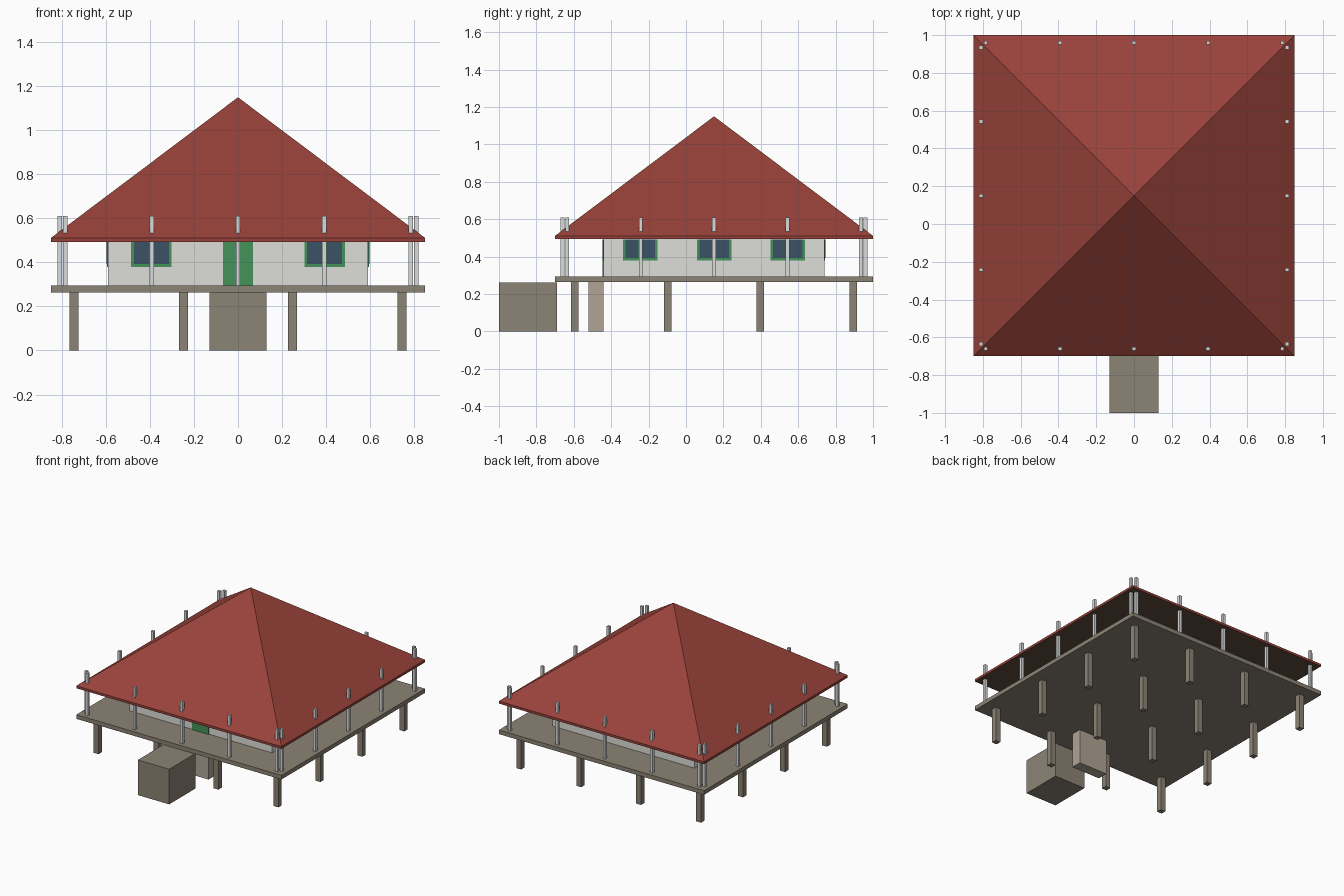
import bpy, bmesh, math
from mathutils import Matrix, Vector

if "Cube" in bpy.data.objects:
    bpy.data.objects.remove(bpy.data.objects["Cube"])


def material(name, hex_code):
    def lin(c):
        return c / 12.92 if c <= 0.04045 else ((c + 0.055) / 1.055) ** 2.4
    m = bpy.data.materials.new(name)
    rgb = [lin(int(hex_code[i:i + 2], 16) / 255) for i in (0, 2, 4)]
    m.diffuse_color = (*rgb, 1)
    m.use_nodes = True
    m.node_tree.nodes["Principled BSDF"].inputs["Base Color"].default_value = m.diffuse_color
    return m


ROOF = material("red roof", "98423a")
SOFFIT = material("dark brown soffit", "5f4a3c")
WALL = material("off white wall", "dededa")
POST = material("pale grey post", "dadcdb")
WOOD = material("grey brown wood", "8c8375")
STONE = material("light tan block", "b0a595")
GREEN = material("green trim", "44925a")
GLASS = material("dark blue glass", "3a5266")

CY = 0.15                        # centre of the house along y
FLOOR, EAVE = 0.295, 0.493       # deck top and underside of roof
HALF = 0.59                      # half width of the walls


def add_box(bm, x0, x1, y0, y1, z0, z1, rot=None):
    size = Matrix.Diagonal((x1 - x0, y1 - y0, z1 - z0, 1))
    mid = Matrix.Translation(((x0 + x1) / 2, (y0 + y1) / 2, (z0 + z1) / 2))
    return bmesh.ops.create_cube(bm, size=1, matrix=(rot or Matrix()) @ mid @ size)


def finish(name, bm, *mats):
    me = bpy.data.meshes.new(name)
    bm.to_mesh(me)
    bm.free()
    for m in mats:
        me.materials.append(m)
    ob = bpy.data.objects.new(name, me)
    bpy.context.collection.objects.link(ob)
    return ob


def box(name, mat, *dims):
    bm = bmesh.new()
    add_box(bm, *dims)
    return finish(name, bm, mat)


# Deck, walls, entrance block and the smaller block under the deck
box("deck", WOOD, -0.85, 0.85, CY - 0.85, CY + 0.85, 0.264, FLOOR)
box("walls", WALL, -HALF, HALF, CY - HALF, CY + HALF, FLOOR, EAVE)
box("entrance_block", WOOD, -0.13, 0.13, -1.0, -0.69, 0, 0.263)
box("under_deck_block", STONE, -0.12, 0.12, -0.52, -0.44, 0, 0.264)

# Stilts in a four by four grid
bm = bmesh.new()
for x in (-0.745, -0.248, 0.248, 0.745):
    for y in (-0.745, -0.248, 0.248, 0.745):
        add_box(bm, x - 0.02, x + 0.02, CY + y - 0.02, CY + y + 0.02, 0, 0.264)
finish("stilts", bm, WOOD)

# Veranda posts, five on each side, rising through the roof edge
bm = bmesh.new()
for side in range(4):
    rot = Matrix.Translation((0, CY, 0)) @ Matrix.Rotation(side * math.pi / 2, 4, 'Z')
    for i in range(-2, 3):
        x = i * 0.3925
        add_box(bm, x - 0.01, x + 0.01, -0.82, -0.80, FLOOR, 0.61, rot)
finish("veranda_posts", bm, POST)

# Roof: thin slab whose top face is raised to a point, brown underneath
bm = bmesh.new()
add_box(bm, -0.85, 0.85, CY - 0.85, CY + 0.85, EAVE, 0.511)
bm.normal_update()
top = max(bm.faces, key=lambda f: f.normal.z)
peak = bmesh.ops.poke(bm, faces=[top])["verts"][0]
peak.co = Vector((0, CY, 1.15))
bm.normal_update()
for f in bm.faces:
    f.material_index = 1 if f.normal.z < -0.9 else 0
finish("roof", bm, ROOF, SOFFIT)

# Windows as thin plates: three per side, two beside the front door
frames, panes = bmesh.new(), bmesh.new()
for side in range(4):
    rot = Matrix.Translation((0, CY, 0)) @ Matrix.Rotation(side * math.pi / 2, 4, 'Z')
    for x in (-0.3935, 0, 0.3935):
        if side == 0 and x == 0:
            continue
        add_box(frames, x - 0.092, x + 0.092, -HALF - 0.004, -HALF, 0.38, 0.492, rot)
        for s in (-1, 1):
            a, b = sorted((x + s * 0.011, x + s * 0.079))
            add_box(panes, a, b, -HALF - 0.007, -HALF - 0.002, 0.393, 0.492, rot)
finish("window_frames", frames, GREEN)
finish("window_panes", panes, GLASS)

# Front door
box("front_door", GREEN, -0.068, 0.068, CY - HALF - 0.006, CY - HALF, FLOOR, 0.492)
